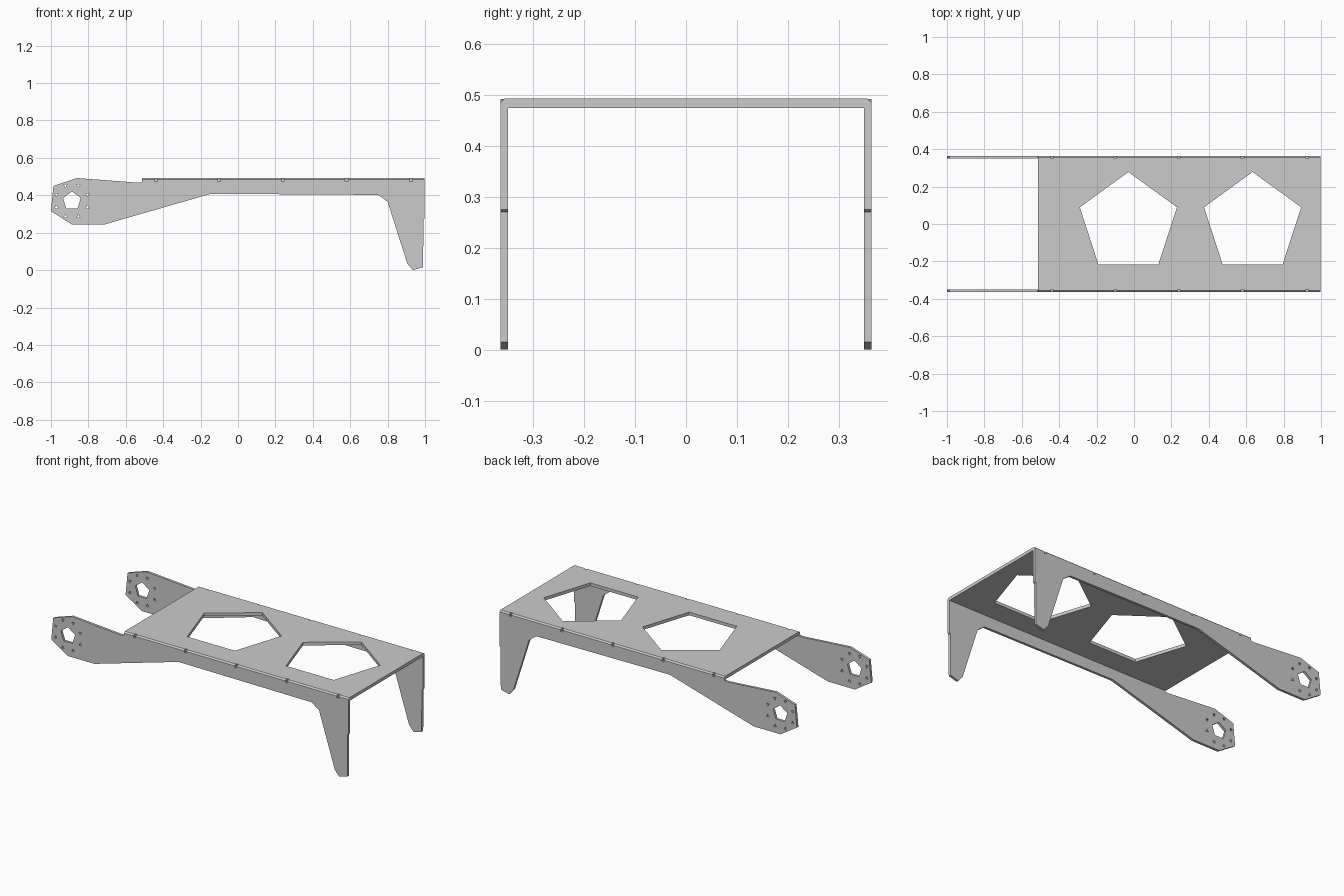
import bpy, bmesh
from math import sin, cos, pi
from mathutils import Vector

if "Cube" in bpy.data.objects:
    bpy.data.objects.remove(bpy.data.objects["Cube"])


def ngon(cx, cy, r, n, start=pi / 2):
    return [(cx + r * cos(start + 2 * pi * i / n),
             cy + r * sin(start + 2 * pi * i / n)) for i in range(n)]


def plate(name, loops, place, depth):
    """Fill an outline with holes, then extrude it along depth."""
    bm = bmesh.new()
    edges = []
    for loop in loops:
        vs = [bm.verts.new(place(*p)) for p in loop]
        edges += [bm.edges.new((vs[i - 1], vs[i])) for i in range(len(vs))]
    bmesh.ops.triangle_fill(bm, use_beauty=True, use_dissolve=False,
                            edges=edges, normal=Vector(depth).normalized())
    ext = bmesh.ops.extrude_face_region(bm, geom=bm.faces[:], use_keep_orig=True)
    moved = [g for g in ext["geom"] if isinstance(g, bmesh.types.BMVert)]
    bmesh.ops.translate(bm, verts=moved, vec=depth)
    bmesh.ops.recalc_face_normals(bm, faces=bm.faces[:])
    me = bpy.data.meshes.new(name)
    bm.to_mesh(me)
    bm.free()
    ob = bpy.data.objects.new(name, me)
    bpy.context.collection.objects.link(ob)
    return ob


# Top sheet with two pentagonal openings
top = [(-0.512, -0.349), (0.998, -0.349), (0.998, 0.349), (-0.512, 0.349)]
plate("top_sheet",
      [top, ngon(-0.03, 0.005, 0.273, 5), ngon(0.634, 0.005, 0.273, 5)],
      lambda x, y: (x, y, 0.474), (0, 0, 0.019))

# Side sheet: hub arm at one end, leg at the other
side = [(-1.0, 0.315), (-0.89, 0.245), (-0.71, 0.245), (-0.145, 0.408),
        (0.75, 0.402), (0.80, 0.365), (0.905, 0.035), (0.935, 0.0),
        (0.99, 0.015), (0.991, 0.27), (0.998, 0.275), (0.998, 0.475),
        (-0.512, 0.475), (-0.515, 0.469), (-0.54, 0.468), (-0.86, 0.492),
        (-0.987, 0.45)]

# Hub hole with a ring of eight small bolt holes
hub = (-0.888, 0.37)
holes = [ngon(*hub, 0.05, 5)]
for i in range(8):
    a = pi / 8 + i * pi / 4
    tilt = -pi / 2 if sin(a) > 0 else pi / 2
    holes.append(ngon(hub[0] + 0.09 * cos(a), hub[1] + 0.09 * sin(a), 0.011, 3, tilt))

# Folded edge, interrupted by small relief slots
notches = [-0.44, -0.10, 0.24, 0.58, 0.925]
starts = [-0.512] + [n + 0.007 for n in notches]
ends = [n - 0.007 for n in notches] + [0.998]
fold = [(0.349, 0.474), (0.364, 0.475), (0.364, 0.485),
        (0.355, 0.493), (0.349, 0.493)]

for label, s in (("front", -1), ("back", 1)):
    plate(label + "_side_sheet", [side] + holes,
          lambda x, z: (x, s * 0.349, z), (0, s * 0.015, 0))
    for k, (a, b) in enumerate(zip(starts, ends)):
        plate(f"{label}_fold_{k + 1}", [fold],
              lambda y, z: (a, s * y, z), (b - a, 0, 0))
